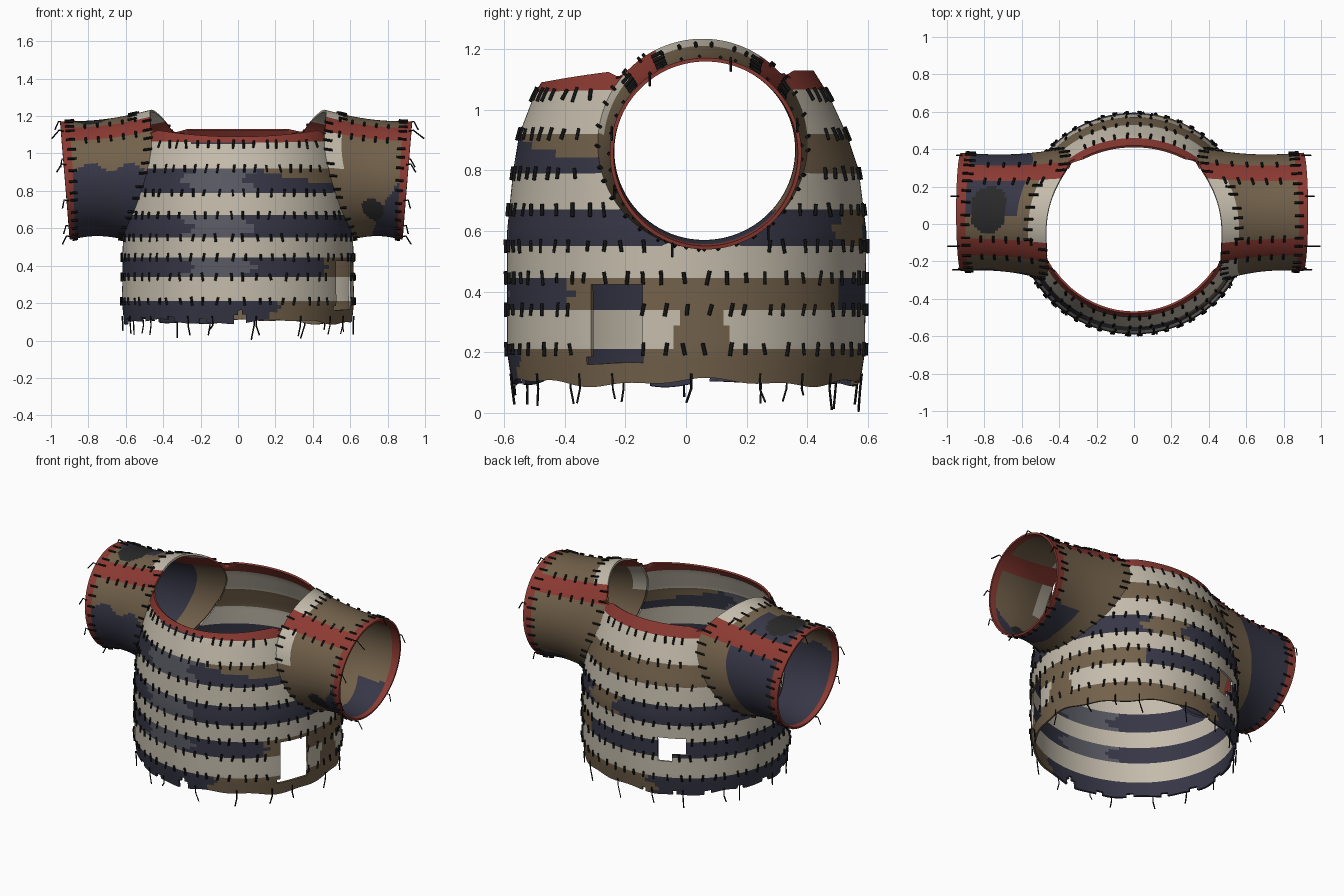
import bpy, bmesh, math, random
from math import sin, cos, pi, radians, degrees
from mathutils import Vector

random.seed(4)
if "Cube" in bpy.data.objects:
    bpy.data.objects.remove(bpy.data.objects["Cube"])

COLOURS = {
    "cream": (0.55, 0.50, 0.41), "brown": (0.17, 0.12, 0.07),
    "navy": (0.037, 0.037, 0.062), "red": (0.26, 0.042, 0.032),
    "slate": (0.1, 0.102, 0.125), "charcoal": (0.022, 0.022, 0.022),
    "thread_black": (0.007, 0.007, 0.007),
}
NAMES = list(COLOURS)
MATS = []
for name, rgb in COLOURS.items():
    m = bpy.data.materials.new(name)
    m.use_nodes = True
    m.diffuse_color = (*rgb, 1)
    bsdf = m.node_tree.nodes["Principled BSDF"]
    bsdf.inputs["Base Color"].default_value = (*rgb, 1)
    bsdf.inputs["Roughness"].default_value = 0.9
    MATS.append(m)

# Torso profile: height, half width, front depth, back depth
PROFILE = [(0.0, 0.60, 0.56, 0.56), (0.2, 0.62, 0.59, 0.59), (0.6, 0.615, 0.59, 0.595),
           (0.8, 0.595, 0.57, 0.57), (0.92, 0.57, 0.55, 0.53), (1.05, 0.535, 0.50, 0.47),
           (1.13, 0.515, 0.455, 0.42), (1.27, 0.45, 0.38, 0.37)]
BANDS = [0.1, 0.21, 0.34, 0.445, 0.55, 0.67, 0.79, 0.92, 1.05]
SUB = 5
ARM_Y, ARM_Z, ARM_R = 0.055, 0.888, 0.346


def radii(z):
    for lo, hi in zip(PROFILE, PROFILE[1:]):
        if z <= hi[0]:
            break
    k = (z - lo[0]) / (hi[0] - lo[0])
    return [p + (q - p) * k for p, q in zip(lo[1:], hi[1:])]


def torso_point(ang, z, out=0.0):
    a, front, back = radii(z)
    b = back if sin(ang) > 0 else front
    return Vector(((a + out) * cos(ang), (b + out) * sin(ang), z))


def side_x(y, z):
    a, front, back = radii(z)
    b = back if y > 0 else front
    return a * math.sqrt(max(0.0, 1 - (y / b) ** 2))


def arm_dist(p):
    return math.hypot(p.y - ARM_Y, p.z - ARM_Z)


def torso_surface(u, v):
    ang = 2 * pi * u
    hem = 0.1 + 0.01 * sin(5 * ang + 1) + 0.006 * sin(13 * ang)
    top = 1.13 if sin(ang) > 0 else 1.09 + 0.05 * cos(ang) ** 2
    levels = [hem] + BANDS[1:] + [top]
    i = min(int(v * 9 + 1e-6), 8)
    return torso_point(ang, levels[i] + (levels[i + 1] - levels[i]) * (v * 9 - i))


def torso_keep(c):
    ang = math.atan2(c.y, c.x)
    torn_side = c.x > 0.3 and -0.32 < c.y < -0.15 and 0.16 < c.z < 0.42
    torn_back = c.y > 0 and -0.34 < c.x < -0.2 and 0.31 + 0.06 * (c.x < -0.28) < c.z < 0.47
    notch = c.z < 0.15 and c.y < 0 and 0 < c.x < 0.05
    frayed = c.z < 0.125 and sin(19 * ang) > 0.8 and c.x < 0
    return not (arm_dist(c) < ARM_R or torn_side or torn_back or notch or frayed)


def torso_colour(c, u, v):
    band, row = divmod(int(v * 9 * SUB), SUB)
    wave = c.x + 0.04 * sin(60 * c.z)
    front = c.y < 0
    if band == 8:
        if row > 0:
            return "red"
        return "navy" if front and -0.25 < c.x < 0.1 else "cream"
    if band == 1 and c.x > 0.3 and abs(c.y - 0.05) < 0.1 - 0.25 * (c.z - 0.21):
        return "brown"
    if band % 2:
        return "cream"
    if band == 6:
        if not front:
            return "brown"
        if wave > 0.1 and c.z > 0.92 - 0.17 * c.x:
            return "brown"
    if band == 4 and not front:
        return "brown" if 0.1 < wave < 0.32 else "navy"
    if band == 2:
        if (front and wave > 0.45 and c.y > -0.4) or (not front and 0.05 < wave and c.y < 0.5):
            return "brown"
    if band == 0 and wave > (0.2 if front else -0.15):
        return "brown"
    if front and band in (2, 4, 6) and -0.27 < wave < 0.06:
        return "slate"
    return "navy"


def sleeve_point(side, ang, t, out=0.0):
    # Sleeve tube blending from the torso seam to the slanted cuff
    r = ARM_R + (0.316 - ARM_R) * t - 0.018 * sin(pi * t) + out
    y = ARM_Y + 0.01 * t + r * cos(ang)
    z = ARM_Z - 0.033 * t + r * sin(ang)
    x0 = side_x(ARM_Y + ARM_R * cos(ang), ARM_Z + ARM_R * sin(ang))
    x1 = 0.915 - 0.01 * side + 0.026 * sin(ang)
    return Vector((side * (x0 + (x1 - x0) * t), y, z))


def sleeve_colour(side):
    def rule(c, u, v):
        deg = 360 * u
        if v > 0.9 or 36 < deg < 58 or 117 < deg < 139:
            return "red"
        if v < 0.2 and 58 < deg < (175 if side > 0 else 117):
            return "cream"
        if side < 0:
            if math.hypot((v - 0.65) / 0.2, (deg - 88) / 24) < 1:
                return "charcoal"
            low = c.z < 0.93 + 0.02 * sin(30 * c.x)
            return "navy" if (low and c.y < 0.06) or (v > 0.34 and (low or deg < 92)) else "brown"
        if math.hypot((v - 0.5) / 0.17, (deg - 214) / 13) < 1:
            return "charcoal"
        if c.y < 0.1:
            return "navy" if c.z < 0.52 + 0.55 * (v - 0.3) else "brown"
        return "navy" if v > 0.4 and c.z < 0.66 else "brown"
    return rule


def cloth(name, point, nu, nv, colour, keep=None, flip=False):
    # Closed tube of cloth, coloured face by face, then thickened
    bm = bmesh.new()
    grid = [[bm.verts.new(point(i / nu, j / nv)) for i in range(nu)] for j in range(nv + 1)]
    for j in range(nv):
        for i in range(nu):
            n = (i + 1) % nu
            quad = [grid[j][i], grid[j][n], grid[j + 1][n], grid[j + 1][i]]
            c = sum((q.co for q in quad), Vector()) / 4
            if keep and not keep(c):
                continue
            f = bm.faces.new(quad[::-1] if flip else quad)
            f.material_index = NAMES.index(colour(c, (i + 0.5) / nu, (j + 0.5) / nv))
    bmesh.ops.delete(bm, geom=[q for q in bm.verts if not q.link_faces], context="VERTS")
    if keep:
        # Trim the armholes to a clean round edge
        for q in bm.verts:
            d = arm_dist(q.co)
            if q.is_boundary and abs(d - ARM_R) < 0.04 and abs(q.co.x) > 0.25:
                y = ARM_Y + (q.co.y - ARM_Y) * ARM_R / d
                z = ARM_Z + (q.co.z - ARM_Z) * ARM_R / d
                q.co = (math.copysign(side_x(y, z), q.co.x), y, z)
    me = bpy.data.meshes.new(name)
    bm.to_mesh(me)
    bm.free()
    for m in MATS:
        me.materials.append(m)
    ob = bpy.data.objects.new(name, me)
    bpy.context.collection.objects.link(ob)
    bpy.ops.object.select_all(action="DESELECT")
    ob.select_set(True)
    bpy.context.view_layer.objects.active = ob
    mod = ob.modifiers.new("thickness", "SOLIDIFY")
    mod.thickness = 0.012
    bpy.ops.object.modifier_apply(modifier=mod.name)
    bpy.ops.object.shade_smooth_by_angle(angle=radians(40))


def threads(name, strands, depth):
    cu = bpy.data.curves.new(name, "CURVE")
    cu.dimensions = "3D"
    cu.bevel_depth = depth
    cu.bevel_resolution = 0
    cu.use_fill_caps = True
    cu.materials.append(MATS[-1])
    for pts in strands:
        sp = cu.splines.new("POLY")
        sp.points.add(len(pts) - 1)
        for p, co in zip(sp.points, pts):
            p.co = (*co, 1)
    bpy.context.collection.objects.link(bpy.data.objects.new(name, cu))


cloth("torso", torso_surface, 180, 9 * SUB, torso_colour, torso_keep)
for side, label in ((1, "left"), (-1, "right")):
    cloth(label + "_sleeve", lambda u, v: sleeve_point(side, 2 * pi * u, v), 120, 30,
          sleeve_colour(side), flip=side < 0)

# Upright stitches along every stripe edge
stitches = []
for z in BANDS[1:]:
    for i in range(54):
        ang = 2 * pi * (i + random.uniform(-0.2, 0.2)) / 54
        mid = torso_point(ang, z)
        if arm_dist(mid) < ARM_R + 0.03 or not torso_keep(mid):
            continue
        lean, h = random.uniform(-0.009, 0.009), random.uniform(0.017, 0.024)
        stitches.append([torso_point(ang - lean, z - h, 0.005), torso_point(ang + lean, z + h, 0.005)])
threads("stripe_stitches", stitches, 0.0065)

# Sleeve stitches: armhole, shoulder panel, cuff, and both edges of the shoulder bands
for side, label in ((1, "left"), (-1, "right")):
    stitches, loose = [], []
    for t, first, last in ((0.04, 120, 415), (0.2, 58, 120), (0.9, 0, 360)):
        count = round((last - first) / 11)
        for i in range(count):
            ang = radians(first + (last - first) * (i + random.uniform(0.3, 0.7)) / count)
            stitches.append([sleeve_point(side, ang, t + k, 0.005) for k in (-0.05, 0.05)])
    for deg in (36, 58, 117, 139):
        for i in range(5):
            t = 0.17 + 0.14 * i
            stitches.append([sleeve_point(side, radians(deg + k), t, 0.005) for k in (-3.5, 3.5)])
    threads(label + "_sleeve_stitches", stitches, 0.0065)
    # Loose ends hanging from the cuff
    for deg in (20, 75, 125, 165, 200, 250, 310):
        p = sleeve_point(side, radians(deg), 0.97, 0.006)
        tip = 0.996 if deg == 125 else abs(p.x) + random.uniform(0.03, 0.055)
        loose.append([p, p + Vector((side * 0.025, 0, 0.005)), Vector((side * tip, p.y, p.z - 0.04))])
    threads(label + "_cuff_threads", loose, 0.004)

# Loose ends hanging from the hem
loose = []
for i in range(18):
    ang = 2 * pi * (i + random.uniform(-0.3, 0.3)) / 18
    end = 0.004 if i == 4 else random.uniform(0.01, 0.06)
    loose.append([torso_point(ang, 0.13, 0.006), torso_point(ang, 0.08, 0.008),
                  torso_point(ang + random.uniform(-0.04, 0.04), end, 0.012)])
threads("hem_threads", loose, 0.004)
